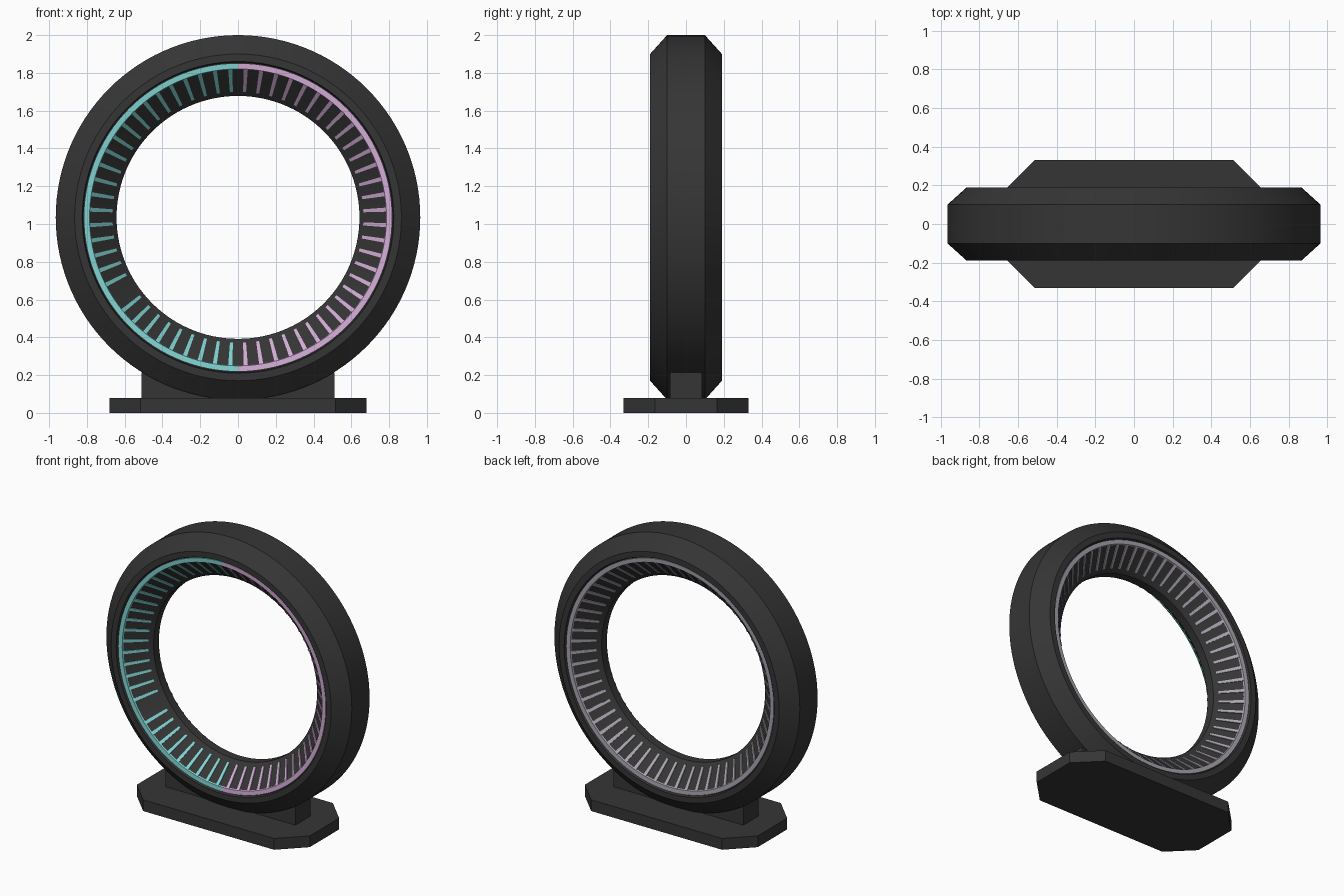
import bpy, bmesh
from math import sin, cos, pi, radians

if "Cube" in bpy.data.objects:
    bpy.data.objects.remove(bpy.data.objects["Cube"])

CZ = 1.035          # ring centre height
SEG = 120


def material(name, rgb):
    m = bpy.data.materials.new(name)
    m.diffuse_color = (*rgb, 1)
    m.use_nodes = True
    m.node_tree.nodes["Principled BSDF"].inputs["Base Color"].default_value = m.diffuse_color
    return m


BLACK = material("matte_black", (0.036, 0.036, 0.036))
TEAL = material("teal_glow", (0.22, 0.66, 0.65))
PINK = material("pink_glow", (0.66, 0.42, 0.68))
GREY = material("pale_grey_glow", (0.40, 0.37, 0.43))


def finish(name, bm, mat, smooth=False):
    bmesh.ops.recalc_face_normals(bm, faces=bm.faces)
    me = bpy.data.meshes.new(name)
    bm.to_mesh(me)
    bm.free()
    me.materials.append(mat)
    ob = bpy.data.objects.new(name, me)
    bpy.context.collection.objects.link(ob)
    if smooth:
        bpy.context.view_layer.objects.active = ob
        ob.select_set(True)
        bpy.ops.object.shade_smooth_by_angle(angle=radians(25))
        ob.select_set(False)
    return ob


def polar(r, y, a):
    return (r * cos(a), y, CZ + r * sin(a))


def sweep(bm, profile, a0, a1, n):
    """Sweep a closed (radius, y) profile around the ring axis."""
    full = a1 - a0 > 2 * pi - 1e-4
    rings = [[bm.verts.new(polar(r, y, a0 + (a1 - a0) * i / n)) for r, y in profile]
             for i in range(n if full else n + 1)]
    k = len(profile)
    for i in range(n):
        p, q = rings[i], rings[(i + 1) % len(rings)]
        for j in range(k):
            bm.faces.new((p[j], p[(j + 1) % k], q[(j + 1) % k], q[j]))
    if not full:
        bm.faces.new(rings[0])
        bm.faces.new(rings[-1])


def prism(name, outline, z0, z1):
    bm = bmesh.new()
    f = bm.faces.new([bm.verts.new((x, y, z0)) for x, y in outline])
    top = bmesh.ops.extrude_face_region(bm, geom=[f])["geom"]
    bmesh.ops.translate(bm, vec=(0, 0, z1 - z0),
                        verts=[v for v in top if isinstance(v, bmesh.types.BMVert)])
    return finish(name, bm, BLACK)


# Ring body: chamfered rim, recessed light seat, funnel towards the hole
half = [(0.965, 0.10), (0.865, 0.19), (0.825, 0.19), (0.82, 0.172),
        (0.785, 0.168), (0.643, 0.03)]
body = bmesh.new()
sweep(body, half + [(r, -y) for r, y in reversed(half)], 0, 2 * pi, SEG)
finish("ring_body", body, BLACK, True)


def lights(label, side, start, end, mat, skip=()):
    """Light tube and radial bars over one arc; side -1 is the front."""
    bm = bmesh.new()
    tube = [(0.816, side * 0.165), (0.816, side * 0.18),
            (0.786, side * 0.178), (0.782, side * 0.160)]
    sweep(bm, tube, start, end, round(SEG * (end - start) / (2 * pi)))
    finish(label + "_light_tube", bm, mat, True)

    bm = bmesh.new()
    count = round((end - start) / radians(6))
    for i in range(count):
        if i in skip:
            continue
        a = start + (i + 0.5) * radians(6)
        ends = []
        for r, y, w in ((0.79, 0.173, 0.011), (0.668, 0.054, 0.008)):
            ends.append([bm.verts.new(polar(r + dr, side * (y + dy), a + s * w / r))
                         for s, dr, dy in ((-1, 0.003, -0.003), (1, 0.003, -0.003),
                                           (1, -0.004, 0.004), (-1, -0.004, 0.004))])
        p, q = ends
        for j in range(4):
            bm.faces.new((p[j], p[(j + 1) % 4], q[(j + 1) % 4], q[j]))
        bm.faces.new(p)
        bm.faces.new(q)
    finish(label + "_light_bars", bm, mat)


lights("front_left", -1, pi / 2, 3 * pi / 2, TEAL, skip=(20,))
lights("front_right", -1, -pi / 2, pi / 2, PINK)
lights("back", 1, 0, 2 * pi, GREY)

# Stand: cut-corner foot plate and support block
corner = [(0.68, 0.165), (0.515, 0.33)]
right = [(x, -y) for x, y in reversed(corner)] + corner
prism("foot_plate", right + [(-x, -y) for x, y in right], 0, 0.08)
prism("support_block", [(-0.51, -0.085), (0.51, -0.085), (0.51, 0.085), (-0.51, 0.085)],
      0.07, 0.215)
